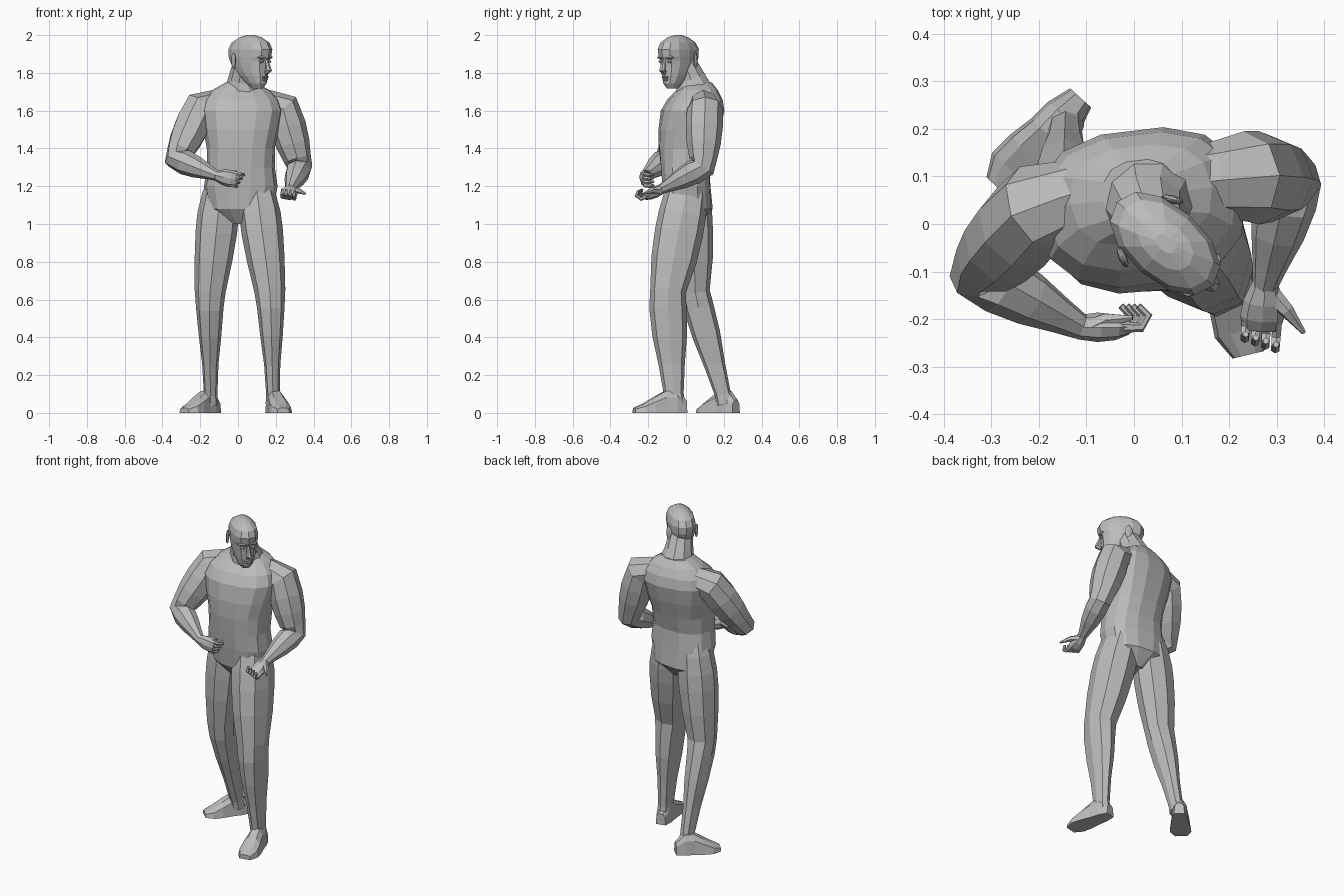
import bpy, bmesh, math
from mathutils import Vector, Matrix

cube = bpy.data.objects.get("Cube")
if cube:
    bpy.data.objects.remove(cube)

grey = bpy.data.materials.new("plain grey")
grey.use_nodes = True
shade = (.5, .5, .5, 1)
grey.diffuse_color = shade
grey.node_tree.nodes["Principled BSDF"].inputs["Base Color"].default_value = shade
X, Y, Z = Matrix.Identity(3)


def finish(name, bm):
    bmesh.ops.recalc_face_normals(bm, faces=bm.faces)
    mesh = bpy.data.meshes.new(name)
    bm.to_mesh(mesh)
    bm.free()
    mesh.materials.append(grey)
    part = bpy.data.objects.new(name, mesh)
    bpy.context.collection.objects.link(part)
    return part


def ellipse(center, across, along, sides, boxy):
    """Closed ring of points; a boxy value below one squares it off."""
    points = []
    for i in range(sides):
        angle = math.tau * i / sides
        c, s = math.cos(angle), math.sin(angle)
        points.append(center + across * math.copysign(abs(c) ** boxy, c)
                      + along * math.copysign(abs(s) ** boxy, s))
    return points


def loft(name, rings):
    """Skin a row of rings and cap both ends."""
    bm = bmesh.new()
    loops = [[bm.verts.new(point) for point in ring] for ring in rings]
    for low, high in zip(loops, loops[1:]):
        for i in range(len(low)):
            bm.faces.new((low[i - 1], low[i], high[i], high[i - 1]))
    bm.faces.new(loops[0])
    bm.faces.new(loops[-1])
    return finish(name, bm)


def limb(name, joints, profile, ref, sides=8, boxy=1, floor=False):
    """Tube along joints; profile rows are position in joints, width, depth."""
    joints = [Vector(joint) for joint in joints]
    centers = []
    for row in profile:
        bone = min(max(int(row[0]), 0), len(joints) - 2)
        centers.append(joints[bone].lerp(joints[bone + 1], row[0] - bone))
    across = (joints[1] - joints[0]).cross(ref)
    rings = []
    for i, row in enumerate(profile):
        tangent = (centers[min(i + 1, len(centers) - 1)] - centers[max(i - 1, 0)]).normalized()
        across = (across - tangent * across.dot(tangent)).normalized()
        along = across.cross(tangent)
        rings.append(ellipse(centers[i], across * row[1], along * row[-1], sides, boxy))
    if floor:
        for point in sum(rings, []):
            point.z = max(point.z, 0)
    return loft(name, rings)


def stack(name, levels, sides, boxy, middle=0, twist=None):
    """Level sections; rows are height, half width, front, back."""
    rings = []
    for height, width, front, back in levels:
        turn = Matrix.Rotation(twist(height) if twist else 0, 3, 'Z')
        center = Vector((middle, (front + back) / 2, height))
        rings.append(ellipse(center, turn @ X * width, turn @ Y * (back - front) / 2, sides, boxy))
    return loft(name, rings)


# Torso, twisting from hips to shoulders
stack("torso", [
    (1, .05, -.05, .07), (1.08, .17, -.11, .14), (1.2, .195, -.125, .13),
    (1.3, .18, -.135, .125), (1.4, .18, -.145, .15), (1.5, .2, -.145, .18),
    (1.6, .22, -.13, .2), (1.66, .2, -.095, .19), (1.71, .15, -.045, .165),
    (1.75, .08, -.02, .135)], sides=14, boxy=.8, middle=.015,
    twist=lambda height: .4 * (min(height, 1.6) - 1.3))

# Neck, leaning forward
limb("neck", [(.03, .05, 1.68), (.03, .025, 1.77), (.045, -.02, 1.88)],
     [(0, .11), (1, .082), (2, .062)], Y, sides=10)


# Legs share one profile from hip to knee to ankle
def leg(name, joints, bulk):
    profile = [
        (-.3, .07, .085), (-.12, .095, .11), (.1, .11, .12), (.3, .11, .122), (.6, .1, .115),
        (.95, .082, .09), (1.12, .073, .094), (1.4, .06, .088), (1.7, .043, .066),
        (2, .036, .05), (2.1, .04, .055)]
    limb(name, joints, [(t, width, depth * bulk) for t, width, depth in profile], Y, boxy=.85)


leg("left_leg", [(.11, -.01, 1.1), (.172, -.1, .62), (.185, -.065, .1)], 1.05)
leg("right_leg", [(-.1, .035, 1.1), (-.15, .05, .62), (-.145, .195, .1)], .85)

# Feet, flat on the ground, heel to toe
foot_profile = [(0, .03, .07), (.2, .045, .12), (.4, .048, .12),
                (.62, .058, .085), (.82, .06, .05), (1, .034, .028)]
for name, heel, toe in (("left_foot", (.175, 0, 0), (.24, -.275, 0)),
                        ("right_foot", (-.112, .265, 0), (-.285, .075, 0))):
    limb(name, [heel, toe], foot_profile, Z, sides=10, boxy=.7, floor=True)

# Arms share one profile from collar to shoulder, elbow and wrist
arm_profile = [(0, .075), (.5, .08), (1, .095), (1.3, .098), (1.6, .09), (1.85, .074),
               (2, .066), (2.2, .067), (2.5, .057), (2.8, .038), (3, .027)]
left_wrist, right_wrist = Vector((.275, -.13, 1.185)), Vector((-.11, -.217, 1.255))
limb("left_arm", [(.1, .085, 1.645), (.235, .1, 1.61), (.328, .09, 1.3), left_wrist],
     arm_profile, Y)
limb("right_arm", [(-.07, .075, 1.645), (-.2, .035, 1.61), (-.325, -.1, 1.345), right_wrist],
     arm_profile, Y)


# Hands: reach points along the palm, side to the thumb, curl to the palm face
def hand(label, wrist, reach, side, curl, thumb):
    def place(a, b, c):
        return wrist + reach * a + side * b + curl * c

    limb(label + "_palm", [place(-.01, 0, 0), place(.1, 0, 0)],
         [(0, .026, .025), (.4, .042, .031), (.75, .046, .027), (1, .04, .016)], curl)
    limb(label + "_thumb", [place(.02, .015, 0), place(.05, thumb * .55, .015),
                            place(.1, thumb, .02)],
         [(0, .021), (1, .016), (2, .005)], curl, sides=6)
    for i, finger in enumerate(("index", "middle", "ring", "little")):
        b = .033 - i * .022
        knuckle = .12 - i * .008
        limb(label + "_" + finger + "_finger",
             [place(.08, b, 0), place(knuckle, b, 0), place(knuckle + .015, b, .025),
              place(knuckle - .005, b, .045)],
             [(0, .011), (1, .011), (2, .01), (3, .007)], side, sides=6)


hand("left", left_wrist, Vector((-.08, -.9, -.43)), X, Vector((0, -.43, .9)), .09)
hand("right", right_wrist, Vector((.98, 0, -.2)), Vector((.2, 0, .98)), Y, .045)

# Head in its own frame, facing local -y
face = [stack("head", [
    (1.718, .026, -.075, -.01), (1.745, .044, -.095, .02), (1.785, .06, -.1, .07),
    (1.83, .07, -.103, .11), (1.865, .075, -.108, .13), (1.885, .077, -.12, .138),
    (1.925, .078, -.128, .14), (1.96, .069, -.11, .118), (1.988, .042, -.062, .07),
    (2, .015, -.02, .03)], sides=12, boxy=.9)]


def blob(name, location, size, tilt=0):
    bm = bmesh.new()
    bmesh.ops.create_uvsphere(bm, u_segments=8, v_segments=6, radius=1)
    bm.transform(Matrix.LocRotScale(Vector(location), Matrix.Rotation(tilt, 3, 'Z'), Vector(size)))
    face.append(finish(name, bm))


# Facial features and ears
face.append(limb("nose", [(0, -.107, 1.868), (0, -.124, 1.815), (0, -.104, 1.802)],
                 [(0, .009), (.5, .012), (1, .018), (2, .013)], Y, sides=6))
blob("upper_lip", (0, -.1, 1.777), (.025, .01, .006))
blob("lower_lip", (0, -.098, 1.764), (.021, .01, .007))
for label, s in (("left", 1), ("right", -1)):
    blob(label + "_eye", (s * .031, -.098, 1.86), (.015, .01, .008))
    blob(label + "_brow", (s * .033, -.102, 1.882), (.026, .012, .008), s * .35)
    blob(label + "_ear", (s * .08, .055, 1.865), (.009, .024, .042), s * .45)

# Turn the head towards its left
head_frame = Matrix.Translation((.07, -.045, 0)) @ Matrix.Rotation(math.radians(49), 4, 'Z')
for part in face:
    part.data.transform(head_frame)
